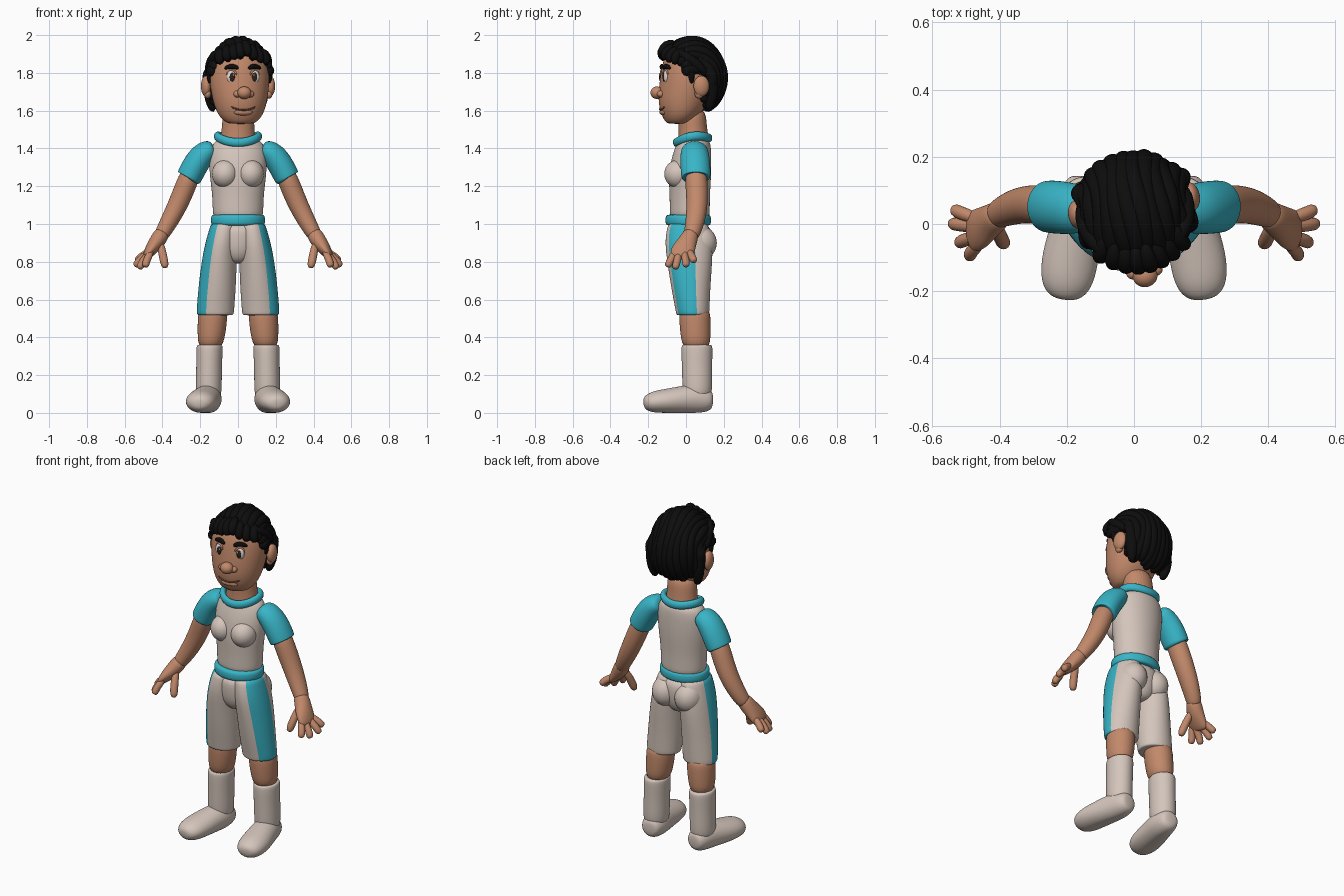
import bpy, bmesh, random
from math import sin, cos, pi, radians
from mathutils import Vector, Matrix
from mathutils.bvhtree import BVHTree

random.seed(4)
if "Cube" in bpy.data.objects:
    bpy.data.objects.remove(bpy.data.objects["Cube"])


def material(name, rgb):
    m = bpy.data.materials.new(name)
    m.use_nodes = True
    m.diffuse_color = (*rgb, 1)
    m.node_tree.nodes["Principled BSDF"].inputs["Base Color"].default_value = (*rgb, 1)
    return m


SKIN = material("skin", (.54, .25, .145))
CLOTH = material("pale cloth", (.66, .56, .5))
TEAL = material("teal trim", (.04, .46, .57))
HAIR = material("black hair", (.004, .004, .004))
WHITE = material("eye white", (.75, .7, .66))
IRIS = material("dark iris", (.03, .015, .01))
LIPS = material("mouth brown", (.2, .07, .04))
X, Y, Z = Vector((1, 0, 0)), Vector((0, 1, 0)), Vector((0, 0, 1))


def finish(name, bm, mats, levels=0):
    bmesh.ops.recalc_face_normals(bm, faces=bm.faces)
    me = bpy.data.meshes.new(name)
    bm.to_mesh(me)
    bm.free()
    for m in mats:
        me.materials.append(m)
    me.shade_smooth()
    ob = bpy.data.objects.new(name, me)
    bpy.context.collection.objects.link(ob)
    if levels:
        sub = ob.modifiers.new("smooth", 'SUBSURF')
        sub.levels = sub.render_levels = levels
    return ob


def loft(name, stations, mat, ref=None, side=1, n=24, levels=2, closed=False,
         stripe=None, floor=False):
    """Skin elliptical rings (x, y, z, a, b); level rings unless ref is given."""
    bm = bmesh.new()
    pts = [Vector(s[:3]) for s in stations]
    rings, last = [], len(pts) - 1
    for i, s in enumerate(stations):
        u, v = X, Y
        if ref:
            if closed:
                t = pts[(i + 1) % len(pts)] - pts[i - 1]
            else:
                t = pts[min(i + 1, last)] - pts[max(i - 1, 0)]
            u = t.cross(ref).normalized()
            v = u.cross(t).normalized()
        ring = []
        for k in range(n):
            w = 2 * pi * k / n
            p = pts[i] + u * s[3] * cos(w) + v * s[4] * sin(w)
            if floor:
                p.z = max(p.z, 0)
            ring.append(bm.verts.new((p.x * side, p.y, p.z)))
        rings.append(ring)
    pairs = list(zip(rings, rings[1:]))
    if closed:
        pairs.append((rings[-1], rings[0]))
    else:
        bm.faces.new(rings[0])
        bm.faces.new(rings[-1])
    for r, q in pairs:
        for k in range(n):
            j = (k + 1) % n
            f = bm.faces.new((r[k], r[j], q[j], q[k]))
            if stripe and k in stripe:
                f.material_index = 1
    return finish(name, bm, [mat, TEAL] if stripe else [mat], levels)


def tube(name, pts, r, mat, ref=X, n=10, taper=.5, **kw):
    last = len(pts) - 1
    st = [(*p, *(2 * [r * (taper if i in (0, last) else 1)])) for i, p in enumerate(pts)]
    return loft(name, st, mat, ref=ref, n=n, levels=1, **kw)


def blob(name, centre, radii, mat, keep=None):
    bm = bmesh.new()
    bmesh.ops.create_uvsphere(bm, u_segments=32, v_segments=20, radius=1)
    bmesh.ops.transform(bm, verts=bm.verts,
                        matrix=Matrix.Translation(centre) @ Matrix.Diagonal((*radii, 1)))
    if keep:
        bmesh.ops.delete(bm, geom=[v for v in bm.verts if not keep(v.co)], context='VERTS')
    return finish(name, bm, [mat])


# Torso, neck, collar, belt and hips
loft("shirt_body", [(0, .02, 1.02, .13, .105), (0, .02, 1.06, .135, .107),
                    (0, .02, 1.16, .137, .107), (0, .02, 1.26, .152, .115),
                    (0, .03, 1.36, .155, .105), (0, .04, 1.42, .14, .092),
                    (0, .04, 1.455, .105, .08)], CLOTH)
loft("neck", [(0, .04, 1.41, .1, .085), (0, .04, 1.46, .092, .08),
              (0, .035, 1.52, .085, .075), (.005, .03, 1.62, .085, .075)], SKIN)
collar = []
for i in range(24):
    w = 2 * pi * i / 24
    collar.append((.112 * cos(w), .035 + .088 * sin(w),
                   1.443 + .022 * cos(w) ** 2 + .012 * sin(w), .018, .024))
loft("collar", collar, TEAL, ref=Z, n=12, levels=1, closed=True)
loft("belt", [(0, .012, z, .146 - d, .123 - d) for z, d in
              ((.99, .02), (.995, .003), (1.02, 0), (1.045, .003), (1.052, .02))], TEAL)
loft("shorts_hips", [(0, .015, 1.01, .13, .11), (0, .02, .94, .14, .12),
                     (0, .02, .86, .125, .115), (0, .02, .81, .08, .09),
                     (0, .02, .79, .04, .06)], CLOTH)

# Limbs and other paired body parts
for side, tag in ((1, "left_"), (-1, "right_")):
    blob(tag + "chest", (.068 * side, -.04, 1.265), (.07, .075, .075), CLOTH)
    blob(tag + "seat", (.075 * side, .075, .9), (.078, .088, .09), CLOTH)
    loft(tag + "shorts_leg", [(.07, .01, 1.01, .07, .1), (.075, .01, .98, .076, .112),
                              (.088, .015, .9, .086, .128), (.1, .02, .8, .094, .12),
                              (.111, .025, .66, .1, .104), (.12, .035, .54, .1, .09),
                              (.12, .035, .52, .098, .088), (.12, .035, .516, .085, .075)],
         CLOTH, side=side, stripe={20, 21, 22, 23, 0})
    loft(tag + "knee", [(.132, .045, .56, .075, .08), (.135, .047, .5, .079, .084),
                        (.14, .05, .42, .075, .081), (.148, .055, .33, .062, .072)],
         SKIN, side=side)
    loft(tag + "boot_shaft", [(.15, .058, .362, .058, .07), (.15, .058, .358, .068, .08),
                              (.151, .058, .34, .071, .084), (.153, .058, .24, .068, .08),
                              (.155, .06, .14, .07, .08), (.155, .06, .06, .065, .072)],
         CLOTH, side=side)
    loft(tag + "boot_foot", [(.148, .143, .065, .035, .035), (.15, .125, .065, .058, .06),
                             (.155, .06, .075, .073, .078), (.168, 0, .072, .077, .075),
                             (.19, -.1, .063, .086, .065), (.2, -.17, .058, .08, .058),
                             (.206, -.21, .052, .058, .042), (.208, -.225, .05, .025, .02)],
         CLOTH, ref=Z, side=side, floor=True)
    loft(tag + "sleeve", [(.125, .045, 1.405, .035, .05), (.15, .045, 1.395, .056, .07),
                          (.19, .046, 1.365, .067, .077), (.228, .05, 1.31, .069, .08),
                          (.258, .052, 1.25, .068, .078), (.261, .052, 1.243, .065, .075),
                          (.262, .052, 1.242, .05, .06)], TEAL, ref=Y, side=side)
    loft(tag + "arm", [(.24, .052, 1.29, .05, .055), (.27, .055, 1.22, .056, .06),
                       (.31, .06, 1.12, .054, .057), (.355, .052, 1.03, .049, .053),
                       (.395, .035, .96, .042, .045), (.415, .022, .925, .036, .038)],
         SKIN, ref=Y, side=side)
    loft(tag + "palm", [(.395, .03, .96, .03, .03), (.405, .025, .945, .043, .044),
                        (.43, .008, .905, .042, .05), (.46, -.015, .865, .034, .064),
                        (.482, -.025, .833, .023, .062), (.49, -.028, .82, .012, .045)],
         SKIN, ref=Y, side=side)
    tips = ((.54, .045, .8), (.547, .002, .775), (.525, -.058, .762), (.492, -.1, .772))
    for i, tip in enumerate(tips):
        a = Vector((.455, .01 - .02 * i, .87))
        b = Vector(tip)
        tube(f"{tag}finger_{i + 1}", [a, a.lerp(b, .35), a.lerp(b, .65) + X * .006,
                                      a.lerp(b, .92), b], .021, SKIN, ref=Y, side=side)
    tube(tag + "thumb", [(.415, .01, .92), (.405, -.02, .87), (.395, -.045, .82),
                         (.387, -.058, .782), (.384, -.062, .766)], .023, SKIN, ref=Y, side=side)

# Head, modelled facing straight ahead and turned at the end
head = loft("head", [(0, -.045, 1.53, .06, .05), (0, -.04, 1.54, .085, .07),
                     (0, -.03, 1.575, .12, .1), (0, -.015, 1.64, .143, .134),
                     (0, 0, 1.72, .157, .145), (0, .012, 1.8, .163, .147),
                     (0, .02, 1.87, .15, .142), (0, .025, 1.93, .11, .11),
                     (0, .025, 1.96, .05, .05)], SKIN)
parts = [head]
tree = BVHTree.FromObject(head, bpy.context.evaluated_depsgraph_get())


def face(x, z, out=0):
    """Point on the front of the face, moved forward by out."""
    hit = tree.ray_cast(Vector((x, -1, z)), Y)[0]
    return Vector((x, hit.y - out, z))


parts.append(blob("nose", face(0, 1.695, .012), (.037, .034, .033), SKIN))
parts.append(blob("lower_lip", face(0, 1.592, -.012), (.05, .02, .018), SKIN))
parts.append(tube("mouth", [face(.011 * i, 1.603 + .0005 * i * i, .001) for i in range(-6, 7)],
                  .005, LIPS, ref=Z, n=8))
for side, tag in ((1, "left_"), (-1, "right_")):
    parts += [
        blob(tag + "nostril", face(.035 * side, 1.688, .001), (.02, .02, .018), SKIN),
        blob(tag + "eye", face(.062 * side, 1.78, -.006), (.025, .013, .035), WHITE),
        blob(tag + "iris", face(.06 * side, 1.778, .003), (.014, .007, .024), IRIS),
        blob(tag + "eye_glint", face(.055 * side, 1.788, .009), (.004, .003, .005), WHITE),
        tube(tag + "eyelid", [face(side * (.062 + .027 * cos(w)), 1.78 + .036 * sin(w), .002)
                              for w in (.2, .7, 1.2, 1.6, 2, 2.5, 2.95)], .006, SKIN, ref=Y, n=8),
        tube(tag + "eyebrow", [face(side * x, z, .002) for x, z in
                               ((.025, 1.822), (.045, 1.834), (.07, 1.836), (.1, 1.822))],
             .015, HAIR, ref=Z),
        blob(tag + "ear", (.172 * side, .055, 1.73), (.026, .042, .055), SKIN),
        blob(tag + "ear_lobe", (.165 * side, .045, 1.69), (.018, .025, .026), SKIN)]

# Hair: a cap with locks swept from the brow over the crown to the nape
parts.append(blob("hair_cap", (0, .04, 1.79), (.165, .165, .19), HAIR,
                  lambda p: p.z > 1.85 or (p.y > .05 and p.z > 1.77) or p.y > .1))
for i, deg in enumerate(range(-78, 79, 12)):
    a = radians(deg)
    wave = random.uniform(0, 6)
    start = radians(30 + random.uniform(-4, 6))
    end = radians(243 + random.uniform(-6, 8))
    path = []
    for k in range(15):
        t = start + (end - start) * k / 14
        drop = cos(a) ** (1 if sin(t) > 0 else .3)
        lift = 1 + .02 * sin(2.5 * t + wave)
        path.append(((.148 * sin(a) + .007 * sin(3 * t + wave)) * lift,
                     .03 - .165 * max(cos(a), .45) ** .8 * cos(t) * lift,
                     1.78 + .188 * drop * sin(t) * lift))
    parts.append(tube(f"hair_lock_{i + 1}", path, .031, HAIR))
for i in range(8):
    x = -.126 + .036 * i
    top = 1.945 - 2.5 * x * x + random.uniform(-.008, .01)
    y = -.11 + 3.2 * x * x
    parts.append(tube(f"fringe_curl_{i + 1}", [(x * .8, y + .05, top + .015), (x * .9, y, top),
                                               (x, y - .025, top - .035),
                                               (x + .012, y - .022, top - .065)], .028, HAIR))
for side, tag in ((1, "left_"), (-1, "right_")):
    for name, r, path in (
            ("sideburn", .02, ((.135, -.03, 1.9), (.154, -.01, 1.85), (.162, .005, 1.79),
                               (.158, .005, 1.74))),
            ("temple_hair", .03, ((.115, -.07, 1.92), (.143, -.02, 1.885), (.155, .04, 1.84),
                                  (.155, .09, 1.79))),
            ("nape_hair", .035, ((.145, .1, 1.84), (.145, .12, 1.75), (.14, .115, 1.66),
                                 (.125, .1, 1.59)))):
        parts.append(tube(tag + name, path, r, HAIR, ref=Y, side=side))

# Turn the head slightly to its left
pivot = Matrix.Translation((.004, .03, 0))
turn = pivot @ Matrix.Rotation(radians(9), 4, 'Z') @ Matrix.Translation((0, -.03, 0))
for ob in parts:
    ob.matrix_world = turn
